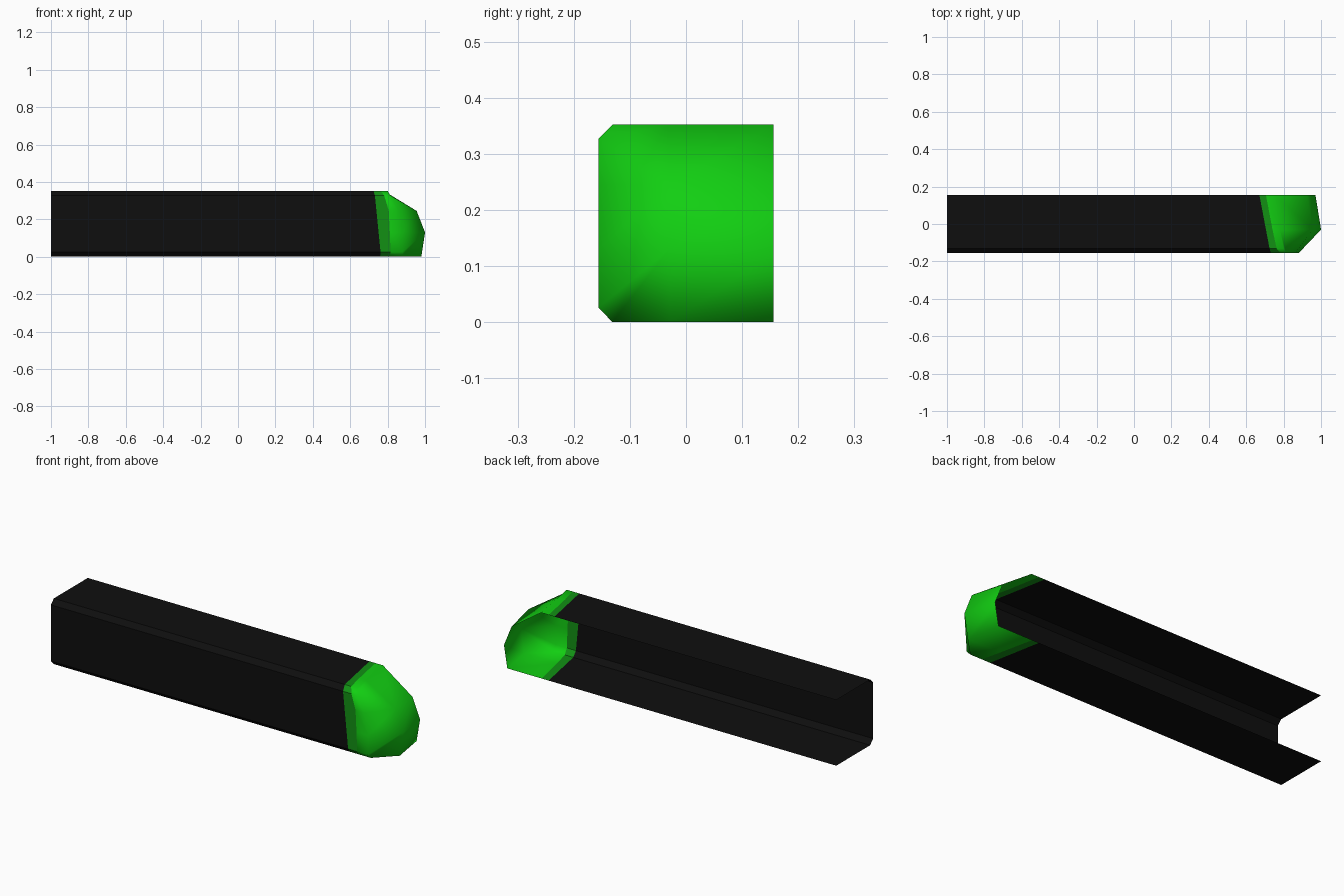
import bpy

cube = bpy.data.objects.get("Cube")
if cube:
    bpy.data.objects.remove(cube)


def make_material(name, color):
    mat = bpy.data.materials.new(name)
    mat.use_nodes = True
    mat.diffuse_color = (*color, 1)
    mat.node_tree.nodes["Principled BSDF"].inputs["Base Color"].default_value = (*color, 1)
    return mat


def make_object(name, verts, faces, mat, smooth=False):
    mesh = bpy.data.meshes.new(name)
    mesh.from_pydata(verts, [], faces)
    mesh.materials.append(mat)
    for poly in mesh.polygons:
        poly.use_smooth = smooth
    obj = bpy.data.objects.new(name, mesh)
    bpy.context.collection.objects.link(obj)
    return obj


def strip(first, second):
    """Quads joining two rows of vertex indices, facing outward."""
    return [(first[i], first[i + 1], second[i + 1], second[i])
            for i in range(len(first) - 1)]


black = make_material("black", (0.0045, 0.0045, 0.0045))
dark_green = make_material("dark green", (0.006, 0.28, 0.007))
bright_green = make_material("bright green", (0.006, 0.62, 0.006))

# Open channel section (y, z): top back, round the front, bottom back
HALF, TOP, BEVEL = 0.156, 0.352, 0.131
section = [(HALF, TOP), (-0.03, TOP), (-BEVEL, TOP), (-HALF, 0.327),
           (-HALF, 0.245), (-HALF, 0.13), (-HALF, 0.026), (-BEVEL, 0),
           (-0.03, 0), (HALF, 0)]
band_widths = [0.035, 0.035, 0.038, 0.05, 0.066, 0.06, 0.054, 0.05, 0.045, 0.04]
count = len(section)

# Rings: square tail end, slanted body end, outer edge of the band
tail = [(-1, y, z) for y, z in section]
seam = [(0.735 - 0.19 * y - 0.1 * z, y, z) for y, z in section]
edge = [(x + w, y, z) for (x, y, z), w in zip(seam, band_widths)]
rings = strip(range(count), range(count, 2 * count))

make_object("body_channel", tail + seam, rings, black)
make_object("nose_band", seam + edge, rings, dark_green)

# Nose: three upright columns, at the back, the middle and the front
back = [(0.75, HALF, TOP), (0.925, HALF, 0.23), (0.97, HALF, 0.12), (0.95, HALF, 0)]
middle = [(0.78, -0.03, TOP), (0.955, -0.03, 0.245), (1, -0.03, 0.13), (0.98, -0.03, 0)]
front = [(0.8, -BEVEL, TOP), (0.815, -HALF, 0.327), (0.86, -HALF, 0.245),
         (0.88, -HALF, 0.13), (0.88, -HALF, 0.026), (0.88, -BEVEL, 0)]
A = [count + i for i in range(4)]
B = [count + 4 + i for i in range(4)]
C = [count + 8 + i for i in range(6)]

# Top, front and bottom walls of the nose, then its rounded end
outline = [A[0], B[0], *C, B[3], A[3]]
faces = strip(range(count), outline)
faces += [(A[i], B[i], B[i + 1], A[i + 1]) for i in range(3)]
faces += [(B[0], C[0], C[1], B[1]), (B[1], C[1], C[2]), (B[1], C[2], C[3], B[2]),
          (B[2], C[3], C[4]), (B[2], C[4], C[5], B[3])]
make_object("nose_shell", edge + back + middle + front, faces, bright_green, smooth=True)
